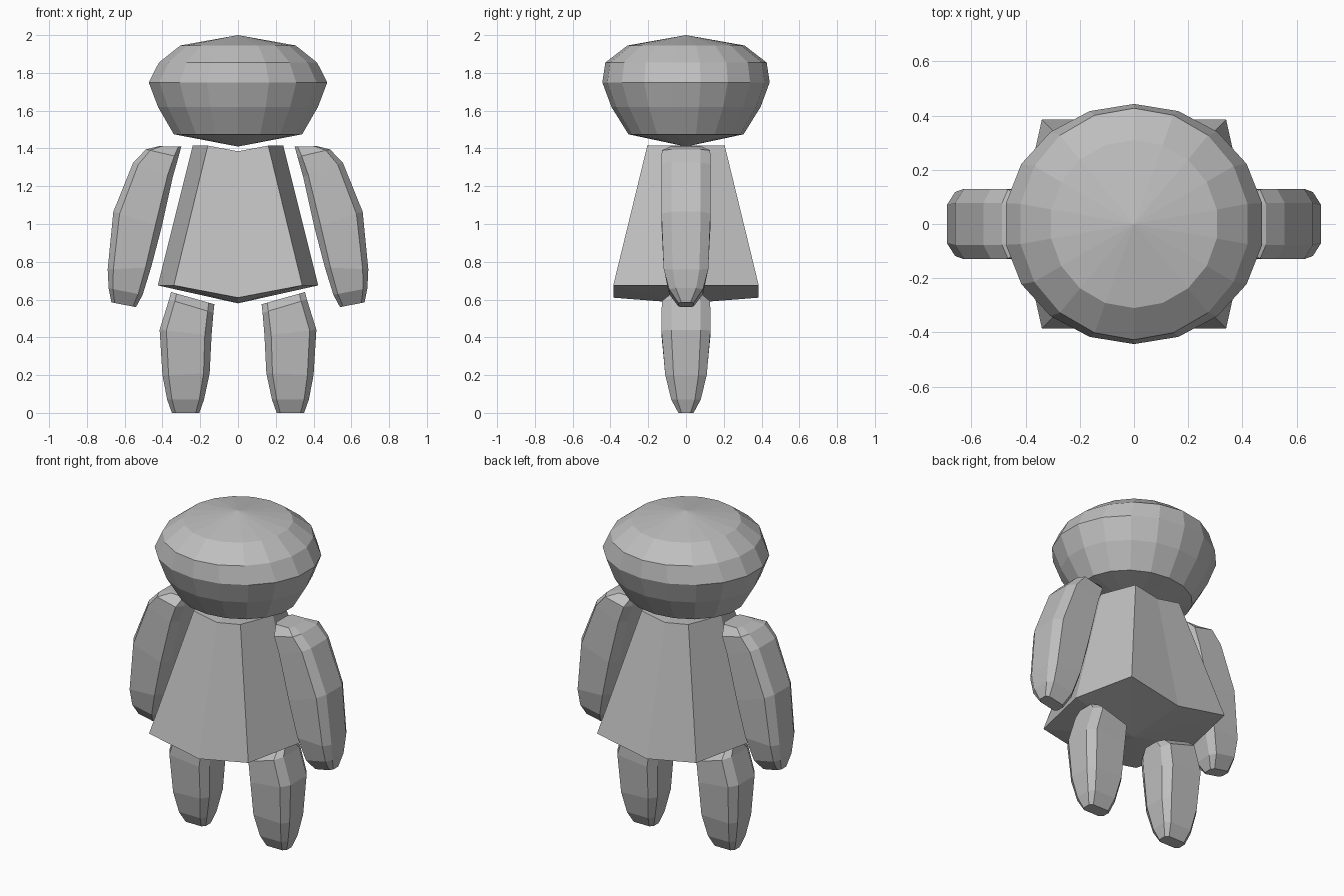
import bpy, bmesh, math
from mathutils import Vector

if "Cube" in bpy.data.objects:
    bpy.data.objects.remove(bpy.data.objects["Cube"])

GREY = bpy.data.materials.new("light grey")
GREY.diffuse_color = (0.52, 0.52, 0.52, 1)
GREY.use_nodes = True
GREY.node_tree.nodes["Principled BSDF"].inputs["Base Color"].default_value = GREY.diffuse_color


def skin(name, rings, bottom=None, top=None):
    """Join rings of points into a closed solid, with optional centre points at the ends."""
    bm = bmesh.new()
    loops = [[bm.verts.new(p) for p in ring] for ring in rings]
    n = len(loops[0])
    for a, b in zip(loops, loops[1:]):
        for i in range(n):
            j = (i + 1) % n
            bm.faces.new((a[i], a[j], b[j], b[i]))
    for loop, tip in ((loops[0], bottom), (loops[-1], top)):
        if tip is None:
            bm.faces.new(loop)
        else:
            c = bm.verts.new(tip)
            for i in range(n):
                bm.faces.new((loop[i], loop[(i + 1) % n], c))
    bmesh.ops.recalc_face_normals(bm, faces=bm.faces)
    mesh = bpy.data.meshes.new(name)
    bm.to_mesh(mesh)
    bm.free()
    mesh.materials.append(GREY)
    obj = bpy.data.objects.new(name, mesh)
    bpy.context.collection.objects.link(obj)
    return obj


def limb(name, stations, side):
    """Octagonal limb; each station is inner x, inner z, outer x, outer z, half depth."""
    rings = []
    for xi, zi, xo, zo, d in stations:
        inner, outer = Vector((xi, 0, zi)), Vector((xo, 0, zo))
        ring = []
        for t, y in ((0, -.6), (.13, -1), (.87, -1), (1, -.6),
                     (1, .6), (.87, 1), (.13, 1), (0, .6)):
            p = inner.lerp(outer, t)
            ring.append((side * p.x, y * d, p.z))
        rings.append(ring)
    return skin(name, rings)


# Head: flattened eighteen-sided lathe with pointed top and underside
SIDES = 18
profile = [(.345, .305, 1.475), (.43, .395, 1.62), (.48, .443, 1.75),
           (.425, .427, 1.855), (.31, .31, 1.945)]
head_rings = []
for rx, ry, z in profile:
    angles = [math.pi / 2 + math.tau * i / SIDES for i in range(SIDES)]
    head_rings.append([(rx * math.cos(a), ry * math.sin(a), z) for a in angles])
skin("head", head_rings, (0, 0, 1.41), (0, 0, 2.0))


# Body: flared dress with bent sides and a dipped centre line
def dress_ring(corner_x, side_x, y, z, dip):
    return [(0, -y, dip), (corner_x, -y, z), (side_x, 0, z), (corner_x, y, z),
            (0, y, dip), (-corner_x, y, z), (-side_x, 0, z), (-corner_x, -y, z)]


skin("body", [dress_ring(.34, .425, .385, .675, .61),
              dress_ring(.16, .24, .205, 1.415, 1.385)],
     (0, 0, .58), (0, 0, 1.385))

# Arms and legs, mirrored left and right
ARM = [(.30, 1.41, .42, 1.412, .08), (.315, 1.355, .487, 1.395, .128),
       (.345, 1.25, .555, 1.325, .13), (.405, .98, .66, 1.065, .13),
       (.46, .77, .69, .76, .118), (.505, .625, .685, .66, .09),
       (.54, .56, .67, .585, .04)]
LEG = [(.125, .575, .355, .64, .08), (.13, .53, .365, .60, .128),
       (.14, .41, .415, .44, .13), (.15, .21, .40, .20, .11),
       (.18, .07, .375, .07, .078), (.205, 0, .35, 0, .04)]
for label, side in (("left", -1), ("right", 1)):
    limb(label + "_arm", ARM, side)
    limb(label + "_leg", LEG, side)
